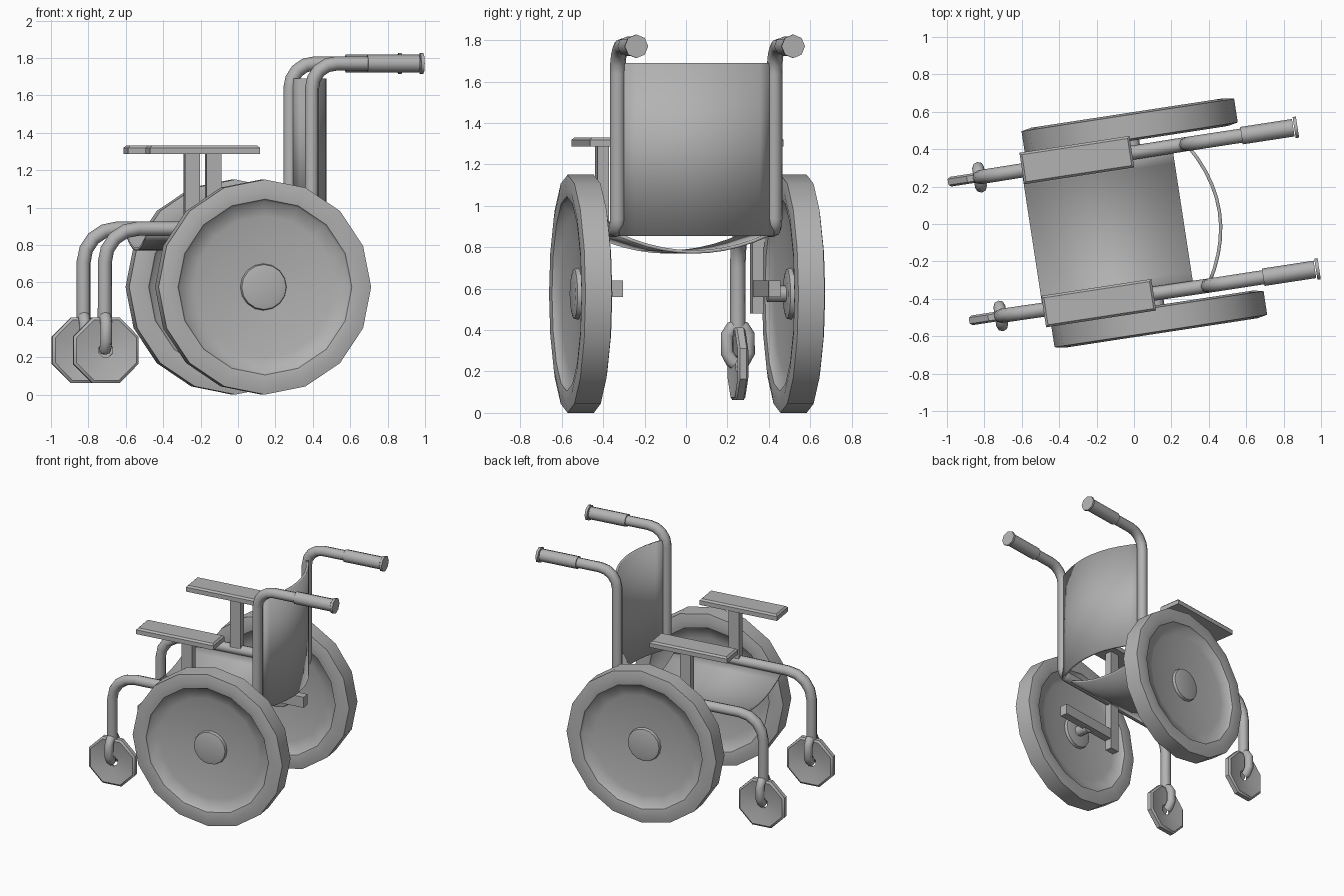
import bpy, bmesh, math
from mathutils import Vector

old = bpy.data.objects.get("Cube")
if old:
    bpy.data.objects.remove(old, do_unlink=True)

TURN = math.radians(8.7)   # the whole chair is turned a little about z
SIDE = 0.383               # distance of each side frame from the middle

grey = bpy.data.materials.new("plain_grey")
grey.use_nodes = True
grey.diffuse_color = (0.45, 0.45, 0.45, 1)
grey.node_tree.nodes["Principled BSDF"].inputs["Base Color"].default_value = (0.45, 0.45, 0.45, 1)


def finish(obj, mirror=True, angle=40):
    """Place, colour, smooth and mirror a part."""
    obj.rotation_euler.z = TURN
    obj.location.y = -0.003
    obj.data.materials.append(grey)
    bpy.ops.object.select_all(action='DESELECT')
    obj.select_set(True)
    bpy.context.view_layer.objects.active = obj
    if obj.type == 'CURVE':
        bpy.ops.object.convert(target='MESH')
        obj = bpy.context.object
    bpy.ops.object.shade_smooth_by_angle(angle=math.radians(angle))
    if mirror:
        m = obj.modifiers.new("other_side", 'MIRROR')
        m.use_axis = (False, True, False)
        m.use_mirror_merge = False
    return obj


def from_bmesh(name, bm, **kw):
    bmesh.ops.recalc_face_normals(bm, faces=bm.faces)
    mesh = bpy.data.meshes.new(name)
    bm.to_mesh(mesh)
    bm.free()
    obj = bpy.data.objects.new(name, mesh)
    bpy.context.collection.objects.link(obj)
    return finish(obj, **kw)


def lathe(name, profile, sides, centre, shift=0.0, closed=False, angle=40):
    """Turn (offset, radius) points about the sideways axis."""
    bm = bmesh.new()
    rings = []
    for off, r in profile:
        ring = []
        for i in range(sides):
            a = math.tau * (i + shift) / sides
            ring.append(bm.verts.new(Vector(centre) + Vector((r * math.cos(a), off, r * math.sin(a)))))
        rings.append(ring)
    pairs = list(zip(rings, rings[1:]))
    if closed:
        pairs.append((rings[-1], rings[0]))
    for a, b in pairs:
        for i in range(sides):
            j = (i + 1) % sides
            bm.faces.new((a[i], a[j], b[j], b[i]))
    if not closed:
        bm.faces.new(rings[0])
        bm.faces.new(rings[-1])
    return from_bmesh(name, bm, angle=angle)


def both_faces(half):
    """Mirror a half profile that runs from the centre to the outer edge."""
    return half + [(-o, r) for o, r in reversed(half)]


def rounded(points, radii, steps=4):
    """Round the inner corners of a path."""
    pts = [Vector(p) for p in points]
    out = [pts[0]]
    for a, p, b, r in zip(pts, pts[1:], pts[2:], radii):
        s = p + (a - p).normalized() * r
        e = p + (b - p).normalized() * r
        c = s + e - p
        d0, d1 = s - c, e - c
        for i in range(steps + 1):
            t = math.pi / 2 * i / steps
            out.append(c + d0 * math.cos(t) + d1 * math.sin(t))
    return out + [pts[-1]]


def tube(name, path, radius):
    cu = bpy.data.curves.new(name, 'CURVE')
    cu.dimensions = '3D'
    cu.bevel_depth = radius
    cu.bevel_resolution = 2
    cu.use_fill_caps = True
    sp = cu.splines.new('POLY')
    sp.points.add(len(path) - 1)
    for q, p in zip(sp.points, path):
        q.co = (*p, 1)
    obj = bpy.data.objects.new(name, cu)
    bpy.context.collection.objects.link(obj)
    return finish(obj, angle=50)


def box(name, centre, size, bevel=0.0):
    bm = bmesh.new()
    bmesh.ops.create_cube(bm, size=1)
    for v in bm.verts:
        v.co = Vector([c + s * k for c, s, k in zip(centre, size, v.co)])
    if bevel:
        top = [e for e in bm.edges if all(v.co.z > centre[2] for v in e.verts)]
        bmesh.ops.bevel(bm, geom=top, offset=bevel, segments=1, affect='EDGES')
    return from_bmesh(name, bm, angle=20)


def cloth(name, point, thickness):
    """Sagging sheet; point(t, s) with t across and s along."""
    bm = bmesh.new()
    n = 10
    rows = [[bm.verts.new(point(-1 + 2 * i / n, s)) for s in (0, 1)] for i in range(n + 1)]
    for a, b in zip(rows, rows[1:]):
        bm.faces.new((a[0], a[1], b[1], b[0]))
    obj = from_bmesh(name, bm, mirror=False)
    m = obj.modifiers.new("thickness", 'SOLIDIFY')
    m.thickness = thickness
    m.offset = 0
    return obj


# Big wheels: tyre, dished disc and hub
lathe("large_wheels", both_faces([(0.04, 0.09), (0.033, 0.12), (0.012, 0.125), (0.02, 0.25),
      (0.036, 0.38), (0.052, 0.46), (0.068, 0.47), (0.075, 0.52), (0.064, 0.575)]),
      16, (0.056, 0.52, 0.575), angle=50)

# Side frames: one bent tube from caster leg to push handle
tube("frame_tubes", rounded(
    [(-0.778, SIDE - 0.008, 0.4), (-0.778, SIDE - 0.008, 0.887), (0.342, SIDE, 0.887),
     (0.342, SIDE, 1.77), (0.7, SIDE, 1.77)], (0.18, 0.05, 0.13)), 0.038)

# Handle grips with flared ends
grip = [(0.64, 0.047), (0.92, 0.047), (0.925, 0.057), (0.943, 0.057)]
for i, ((u0, r), (u1, _)) in enumerate((grip[:2], grip[2:])):
    tube(("handle_grips", "grip_ends")[i], [(u0, SIDE, 1.77), (u1, SIDE, 1.77)], r)

# Caster forks and octagonal casters
for name, s in (("fork_outer_prongs", 1), ("fork_inner_prongs", -1)):
    tube(name, [(-0.778, SIDE - 0.008 + s * d, z) for d, z in
                ((0, 0.42), (0.03, 0.41), (0.052, 0.375), (0.052, 0.29), (0.03, 0.25), (0.015, 0.24))], 0.032)
caster = both_faces([(0.006, 0.04), (0.012, 0.1), (0.022, 0.155), (0.026, 0.175), (0.016, 0.19)])
lathe("casters", caster, 8, (-0.773, SIDE - 0.008, 0.237), shift=0.5, closed=True, angle=30)

# Armrests, their posts and the axle bars
box("armrests", (-0.25, 0.387, 1.308), (0.595, 0.17, 0.045), bevel=0.012)
box("armrest_posts", (-0.192, 0.378, 0.885), (0.08, 0.055, 0.81))
box("axle_bars", (0.07, 0.385, 0.6), (0.52, 0.058, 0.08))
tube("axles", [(0.056, 0.39, 0.575), (0.056, 0.5, 0.575)], 0.04)

# Sagging seat and curved backrest
cloth("seat", lambda t, s: (-0.55 + 0.815 * s, 0.37 * t, 0.777 + 0.085 * t * t), 0.016)
cloth("backrest", lambda t, s: (0.462 - 0.115 * t * t, 0.375 * t, 0.855 + 0.835 * s), 0.018)
